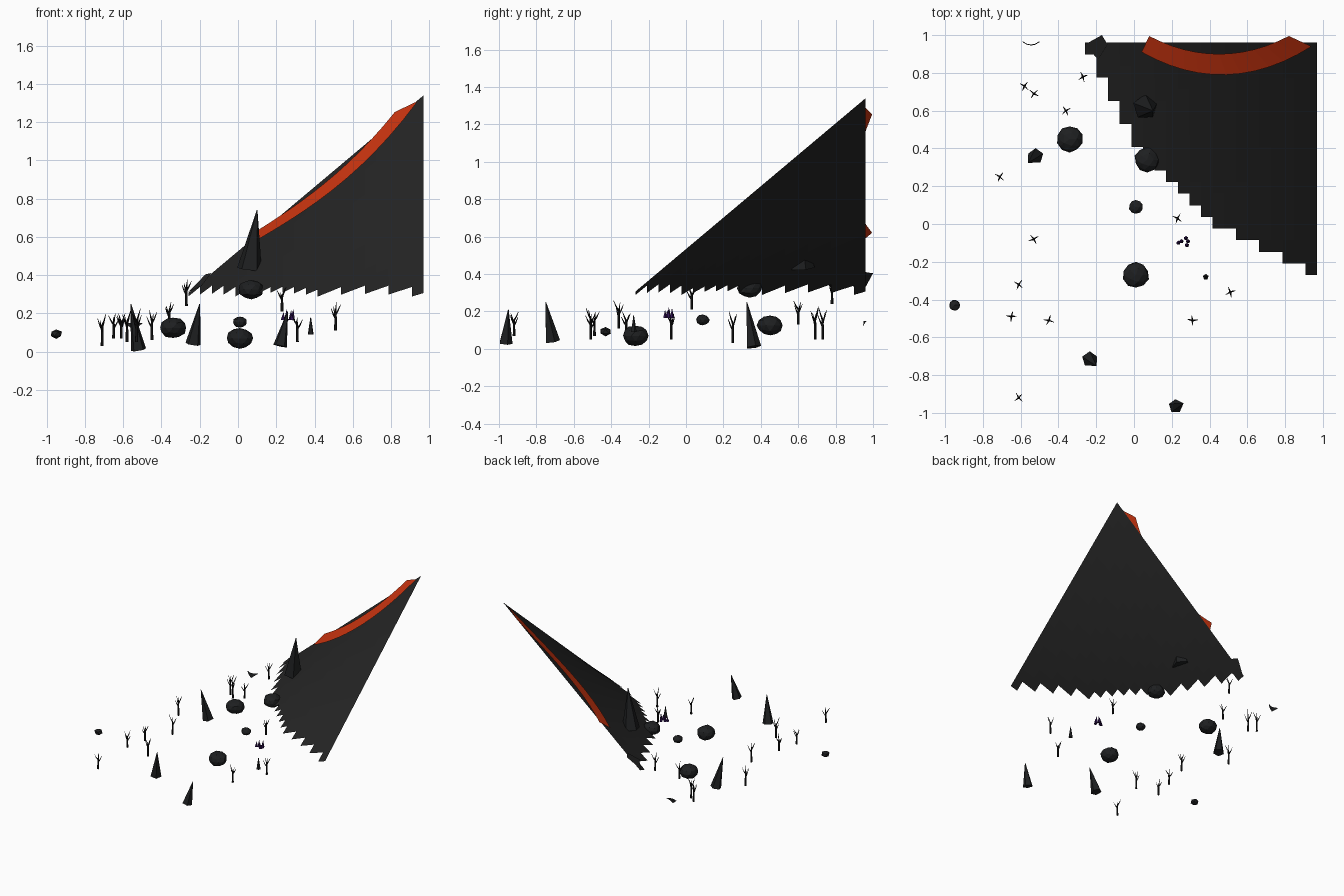
import bpy, bmesh, math, random
from mathutils import Vector, Matrix

cube = bpy.data.objects.get("Cube")
if cube:
    bpy.data.objects.remove(cube, do_unlink=True)
random.seed(4)


def material(name, rgb):
    m = bpy.data.materials.new(name)
    m.use_nodes = True
    m.diffuse_color = (*rgb, 1)
    bsdf = m.node_tree.nodes["Principled BSDF"]
    bsdf.inputs["Base Color"].default_value = (*rgb, 1)
    bsdf.inputs["Roughness"].default_value = 0.9
    return m


ASH = material("ash_slope", (0.018, 0.018, 0.018))
STONE = material("dark_stone", (0.013, 0.014, 0.015))
WOOD = material("charred_wood", (0.007, 0.007, 0.007))
LAVA = material("lava_orange", (0.6, 0.035, 0.005))
CRYSTAL = material("deep_purple", (0.03, 0.006, 0.09))


def finish(name, bm, mat):
    mesh = bpy.data.meshes.new(name)
    bm.to_mesh(mesh)
    bm.free()
    mesh.materials.append(mat)
    ob = bpy.data.objects.new(name, mesh)
    bpy.context.collection.objects.link(ob)
    return ob


def limb(bm, a, b, r0, r1, sides=5):
    """Tapered prism from a to b."""
    a, b = Vector(a), Vector(b)
    d = b - a
    rot = Vector((0, 0, 1)).rotation_difference(d).to_matrix().to_4x4()
    bmesh.ops.create_cone(bm, cap_ends=True, segments=sides, radius1=r0, radius2=r1,
                          depth=d.length, matrix=Matrix.Translation((a + b) / 2) @ rot)


# Volcano slope: a bilinear sheet falling away from one high corner
PX, PY, PZ, SIZE, CELLS = 0.97, 0.96, 1.34, 1.23, 20


def slope(x, y):
    u, v = PX - x, PY - y
    return PZ - 0.84 * (u + v) + 0.44 * u * v


bm = bmesh.new()
step = SIZE / CELLS
for i in range(CELLS):
    for j in range(CELLS):
        x0, y0 = PX - (i + 1) * step, PY - (j + 1) * step
        if slope(x0, y0) < 0.285:
            continue
        corners = [(x0, y0), (x0 + step, y0), (x0 + step, y0 + step), (x0, y0 + step)]
        bm.faces.new([bm.verts.new((x, y, slope(x, y))) for x, y in corners])
bmesh.ops.remove_doubles(bm, verts=bm.verts, dist=0.001)
finish("volcano_slope", bm, ASH)


# Strips draped over the slope
def strip(name, lower, upper, mat, lift):
    bm = bmesh.new()
    rows = [[bm.verts.new((x, y, slope(x, y) + lift)) for x, y in row]
            for row in (lower, upper)]
    for k in range(len(lower) - 1):
        bm.faces.new((rows[0][k], rows[0][k + 1], rows[1][k + 1], rows[1][k]))
    return finish(name, bm, mat)


low, high = [], []
for k in range(13):
    t = k / 6 - 1
    low.append((0.49 + 0.45 * t, 0.79 + 0.135 * t * t + 0.015 * t))
    high.append((0.45 + 0.37 * t, 0.9 + 0.095 * t * t))
strip("lava_flow", low, high, LAVA, 0.012)
strip("flow_tail", [(-0.26, 0.95), (-0.19, 0.87)], [(-0.17, 1.0), (-0.14, 0.95)], ASH, 0.008)

# Boulders: x, y, z, radius
for n, (x, y, z, r) in enumerate([(-0.34, 0.45, 0.125, 0.071), (0.01, -0.27, 0.07, 0.071),
                                  (0.07, 0.34, 0.325, 0.068), (0.01, 0.09, 0.155, 0.037),
                                  (-0.95, -0.43, 0.093, 0.033)]):
    bm = bmesh.new()
    bmesh.ops.create_icosphere(bm, subdivisions=1 if r < 0.035 else 2, radius=r)
    for v in bm.verts:
        v.co *= random.uniform(0.93, 1.03)
        v.co.z *= 0.78
    bmesh.ops.translate(bm, verts=bm.verts, vec=(x, y, z))
    finish(f"boulder_{n + 1}", bm, STONE)

# Leaning five-sided spires: base, tip, radius
for n, (a, b, r) in enumerate([((0.06, 0.62, 0.43), (0.1, 0.6, 0.74), 0.068),
                               ((-0.52, 0.36, 0.01), (-0.56, 0.325, 0.25), 0.042),
                               ((-0.235, -0.715, 0.04), (-0.2, -0.75, 0.25), 0.042),
                               ((0.22, -0.965, 0.03), (0.26, -0.95, 0.21), 0.038),
                               ((0.38, -0.28, 0.09), (0.38, -0.28, 0.18), 0.016)]):
    bm = bmesh.new()
    limb(bm, a, b, r, 0.002)
    finish(f"rock_spire_{n + 1}", bm, STONE)

# Dead trees: x, y, foot height, tree height
TREES = [(-0.58, 0.73, 0.05, 0.17), (-0.53, 0.69, 0.05, 0.18), (-0.36, 0.6, 0.13, 0.13),
         (-0.27, 0.78, 0.24, 0.14), (-0.71, 0.25, 0.03, 0.17), (-0.53, -0.08, 0.05, 0.16),
         (-0.61, -0.32, 0.07, 0.13), (-0.65, -0.49, 0.07, 0.13), (-0.45, -0.51, 0.06, 0.16),
         (-0.61, -0.92, 0.07, 0.13), (0.23, 0.03, 0.21, 0.13), (0.51, -0.36, 0.11, 0.15),
         (0.31, -0.51, 0.05, 0.14)]
for n, (x, y, z, h) in enumerate(TREES):
    bm = bmesh.new()
    foot = Vector((x, y, z))
    fork = foot + Vector((0, 0, h * 0.62))
    limb(bm, foot, fork, 0.008, 0.006)
    turn = random.uniform(0, math.tau)
    for k in range(4):
        ang = turn + k * 1.7
        out = Vector((math.cos(ang), math.sin(ang), 0))
        start = fork - Vector((0, 0, h * 0.07 * k))
        elbow = start + out * 0.014 + Vector((0, 0, h * 0.16))
        tip = elbow + out * 0.014 + Vector((0, 0, h * 0.21))
        limb(bm, start, elbow, 0.005, 0.0035, 4)
        limb(bm, elbow, tip, 0.0035, 0.001, 4)
    finish(f"dead_tree_{n + 1}", bm, WOOD)

# Purple crystal cluster
bm = bmesh.new()
for x, y, h in [(0.235, -0.1, 0.04), (0.252, -0.092, 0.055), (0.275, -0.075, 0.05),
                (0.28, -0.112, 0.04), (0.286, -0.092, 0.055)]:
    limb(bm, (x, y, 0.165), (x + 0.003, y, 0.165 + h), 0.012, 0.001)
finish("crystal_cluster", bm, CRYSTAL)

# Small curved shard near the back
bm = bmesh.new()
top, bottom = [], []
for k in range(5):
    t = k / 2 - 1
    x, bend = -0.545 + 0.045 * t, 0.018 * t * t
    top.append(bm.verts.new((x, 0.95 + bend, 0.15)))
    bottom.append(bm.verts.new((x, 0.945 + bend, 0.148 - 0.036 * (1 - abs(t)))))
for k in range(4):
    bm.faces.new((bottom[k], bottom[k + 1], top[k + 1], top[k]))
finish("curved_shard", bm, STONE)
